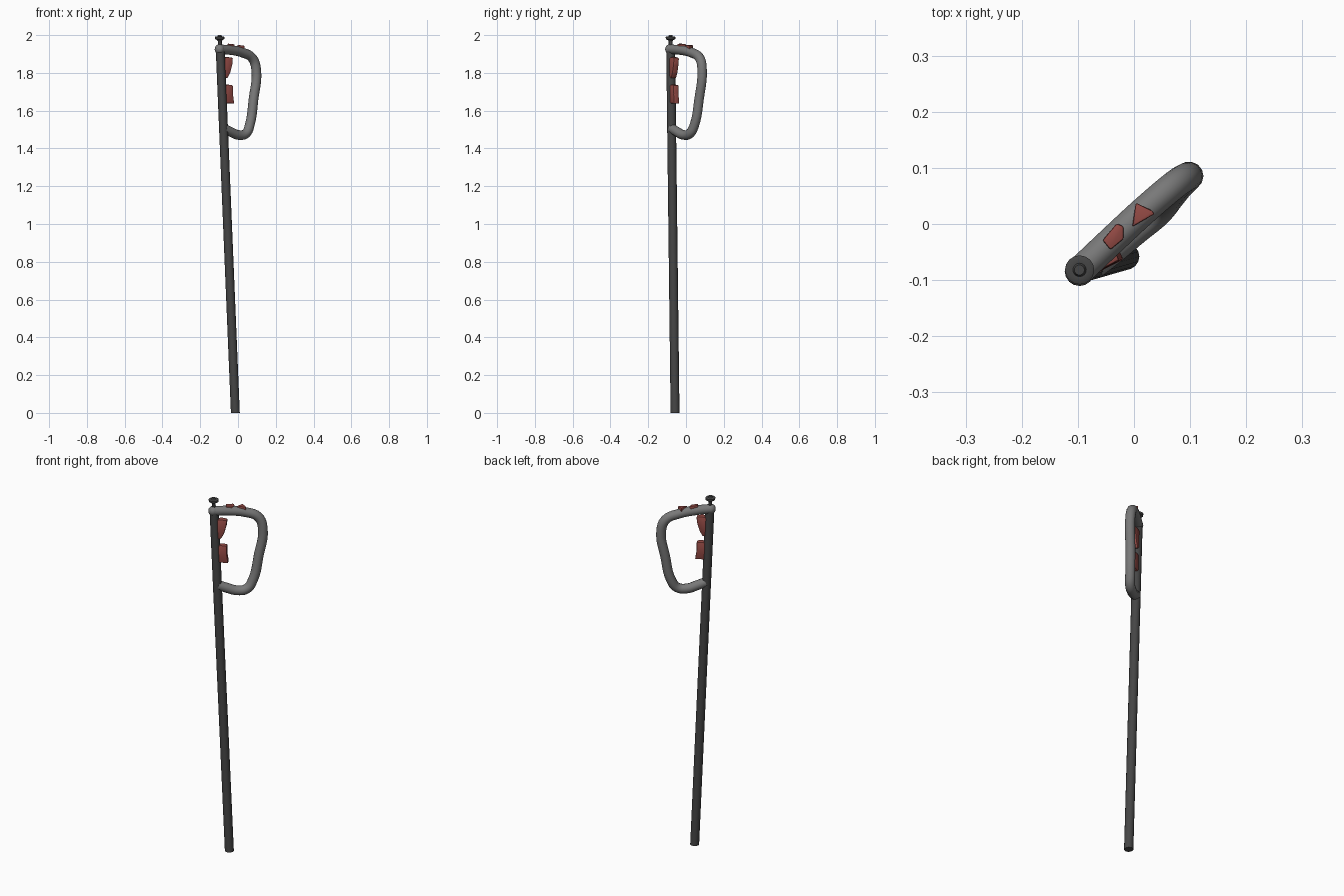
import bpy, bmesh, math
from mathutils import Vector

if "Cube" in bpy.data.objects:
    bpy.data.objects.remove(bpy.data.objects["Cube"])


def material(name, rgb):
    m = bpy.data.materials.new(name)
    m.diffuse_color = (*rgb, 1)
    m.use_nodes = True
    m.node_tree.nodes["Principled BSDF"].inputs["Base Color"].default_value = m.diffuse_color
    return m


RED = material("red", (0.3, 0.07, 0.06))
DARK = material("dark", (0.06, 0.06, 0.06))
GREY = material("grey", (0.19, 0.19, 0.19))


def finish(obj, mat, angle=40):
    obj.data.materials.append(mat)
    bpy.ops.object.select_all(action='DESELECT')
    obj.select_set(True)
    bpy.context.view_layer.objects.active = obj
    bpy.ops.object.shade_smooth_by_angle(angle=math.radians(angle))
    return obj


def from_bmesh(name, bm, mat):
    bmesh.ops.recalc_face_normals(bm, faces=bm.faces)
    me = bpy.data.meshes.new(name)
    bm.to_mesh(me)
    bm.free()
    obj = bpy.data.objects.new(name, me)
    bpy.context.collection.objects.link(obj)
    return finish(obj, mat)


def axis(z):
    """Centre of the leaning pole at height z."""
    return Vector((-0.014, -0.058, 0)).lerp(Vector((-0.094, -0.081, 1.92)), z / 1.92)


def lathe(name, profile, mat, sides=16):
    """Stack of (radius, z) rings following the leaning axis."""
    bm = bmesh.new()
    rings = []
    for r, z in profile:
        c = axis(z)
        rings.append([bm.verts.new(c + Vector((r * math.cos(a), r * math.sin(a), 0)))
                      for a in (2 * math.pi * i / sides for i in range(sides))])
    for lo, hi in zip(rings, rings[1:]):
        for i in range(sides):
            j = (i + 1) % sides
            bm.faces.new((lo[i], lo[j], hi[j], hi[i]))
    bm.faces.new(rings[0])
    bm.faces.new(rings[-1])
    return from_bmesh(name, bm, mat)


def pad(name, outline, offset, mat, bevel):
    """Closed outline extruded along offset, with rounded edges."""
    bm = bmesh.new()
    face = bm.faces.new([bm.verts.new(p) for p in outline])
    ext = bmesh.ops.extrude_face_region(bm, geom=[face])
    bmesh.ops.translate(bm, vec=offset,
                        verts=[v for v in ext['geom'] if isinstance(v, bmesh.types.BMVert)])
    bmesh.ops.recalc_face_normals(bm, faces=bm.faces)
    bmesh.ops.bevel(bm, geom=bm.edges[:], offset=bevel, segments=2,
                    profile=0.5, affect='EDGES', clamp_overlap=True)
    return from_bmesh(name, bm, mat)


# Long leaning pole
lathe("pole", [(0.0235, 0), (0.0235, 0.6), (0.0235, 1.3), (0.0235, 1.92)], DARK)

# Knob on a thin stem at the top
lathe("top_knob", [(0.010, 1.92), (0.010, 1.968), (0.015, 1.974), (0.025, 1.979),
                   (0.026, 1.990), (0.021, 1.993), (0.012, 1.992), (0.009, 2.0)], DARK)

# Bent tube handle
path = [(-0.096, -0.083, 1.925), (-0.04, -0.03, 1.921), (0.025, 0.03, 1.907),
        (0.075, 0.072, 1.879), (0.096, 0.085, 1.82), (0.082, 0.069, 1.66),
        (0.061, 0.043, 1.52), (0.042, 0.020, 1.479), (0.005, -0.010, 1.471),
        (-0.043, -0.05, 1.49), (-0.074, -0.074, 1.505)]
cu = bpy.data.curves.new("handle", 'CURVE')
cu.dimensions = '3D'
cu.bevel_depth = 0.0255
cu.bevel_resolution = 5
cu.resolution_u = 5
cu.use_fill_caps = True
sp = cu.splines.new('BEZIER')
sp.bezier_points.add(len(path) - 1)
for bp, co in zip(sp.bezier_points, path):
    bp.co = co
    bp.handle_left_type = bp.handle_right_type = 'AUTO'
handle = bpy.data.objects.new("handle", cu)
bpy.context.collection.objects.link(handle)
bpy.context.view_layer.objects.active = handle
handle.select_set(True)
bpy.ops.object.convert(target='MESH')
finish(bpy.context.object, GREY)

# Rounded joint closing the handle over the pole
bpy.ops.mesh.primitive_uv_sphere_add(segments=16, ring_count=10, radius=0.0265,
                                     location=(-0.097, -0.084, 1.925))
joint = bpy.context.object
joint.name = "handle_joint"
finish(joint, GREY)

# Two triggers on the inner side of the pole
U = Vector((math.cos(math.radians(27)), math.sin(math.radians(27)), 0))
V = Vector((-U.y, U.x, 0))
triggers = {
    "upper_trigger": [(0.0, 1.875), (0.035, 1.884), (0.067, 1.880), (0.062, 1.845),
                      (0.047, 1.80), (0.03, 1.772), (0.0, 1.775)],
    "lower_trigger": [(0.0, 1.73), (0.03, 1.738), (0.06, 1.735), (0.058, 1.69),
                      (0.064, 1.637), (0.0, 1.64)],
}
for name, prof in triggers.items():
    pts = [axis(z) + U * u - V * 0.016 for u, z in prof]
    pad(name, pts, V * 0.032, RED, 0.005)

# Two thumb buttons on top of the handle
buttons = {
    "rear_button": (1.953, [(-0.056, -0.029), (-0.042, -0.046), (-0.019, -0.027),
                            (-0.019, -0.004), (-0.031, 0.001)]),
    "front_button": (1.946, [(-0.003, -0.005), (0.037, 0.018), (0.032, 0.024),
                             (0.003, 0.038)]),
}
for name, (top, pts) in buttons.items():
    pad(name, [Vector((x, y, top - 0.022 - 0.12 * (x + 0.036 if top > 1.95 else x - 0.015)))
               for x, y in pts], Vector((0, 0, 0.022)), RED, 0.003)
